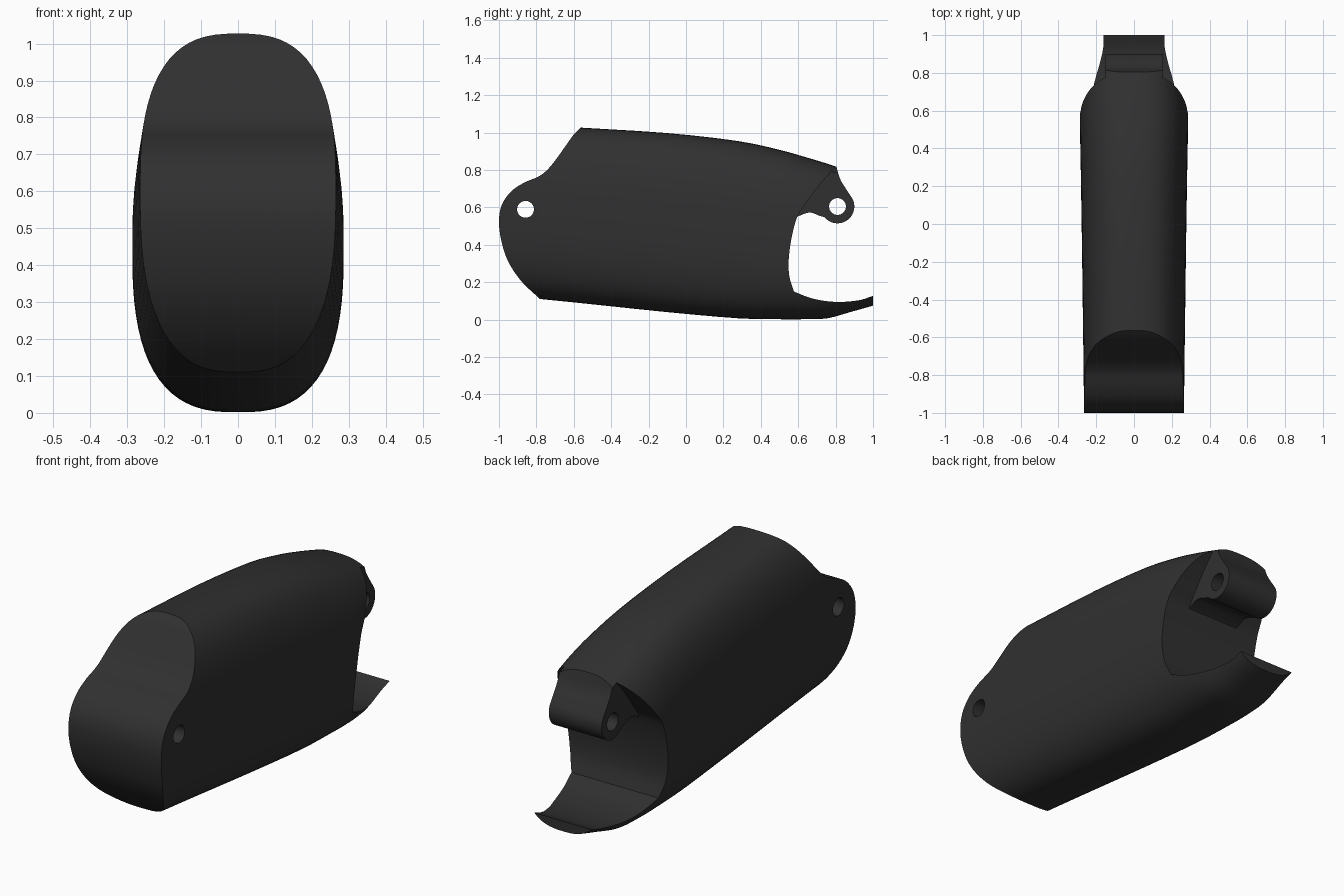
import bpy, bmesh, math
from mathutils import Vector

if "Cube" in bpy.data.objects:
    bpy.data.objects.remove(bpy.data.objects["Cube"])


def smooth(points, steps=5):
    """Catmull-Rom curve through points of any dimension."""
    p = [Vector(q) for q in points]
    p = [p[0] * 2 - p[1]] + p + [p[-1] * 2 - p[-2]]
    out = []
    for i in range(1, len(p) - 2):
        a, b, c, d = p[i - 1:i + 3]
        for s in range(steps):
            t = s / steps
            out.append(0.5 * (2 * b + (c - a) * t + (2 * a - 5 * b + 4 * c - d) * t * t
                              + (3 * b - a - 3 * c + d) * t ** 3))
    return out + [p[-2]]


def arc(cy, cz, r, a0, a1, n):
    angles = [math.radians(a0 + (a1 - a0) * i / n) for i in range(n + 1)]
    return [Vector((cy + r * math.cos(a), cz + r * math.sin(a))) for a in angles]


def make(name, rings):
    """Skin a list of closed rings and cap both ends."""
    bm = bmesh.new()
    vs = [[bm.verts.new(c) for c in ring] for ring in rings]
    n = len(vs[0])
    for a, b in zip(vs, vs[1:]):
        for i in range(n):
            j = (i + 1) % n
            bm.faces.new((a[i], a[j], b[j], b[i]))
    bm.faces.new(vs[0])
    bm.faces.new(vs[-1])
    bmesh.ops.recalc_face_normals(bm, faces=bm.faces)
    me = bpy.data.meshes.new(name)
    bm.to_mesh(me)
    bm.free()
    ob = bpy.data.objects.new(name, me)
    bpy.context.collection.objects.link(ob)
    return ob


def extrude(name, profile, half):
    return make(name, [[(x, p[0], p[1]) for p in profile] for x in (-half, half)])


# side outline of the solid: front nose, rear scoop, bottom lip
nose = smooth([(-0.78, 0.11), (-0.88, 0.205), (-0.95, 0.31), (-0.987, 0.42), (-1.0, 0.53),
               (-0.982, 0.62), (-0.93, 0.69), (-0.86, 0.735), (-0.78, 0.77), (-0.72, 0.825),
               (-0.65, 0.92), (-0.6, 0.99), (-0.56, 1.03)])
scoop = smooth([(0.8, 0.82), (0.71, 0.715), (0.64, 0.62), (0.595, 0.55), (0.565, 0.44),
                (0.549, 0.32), (0.553, 0.23), (0.577, 0.15)])
lip = smooth([(0.577, 0.15), (0.68, 0.112), (0.8, 0.095), (0.92, 0.103), (1.0, 0.127)])
outline = ([(-0.58, -0.08)] + nose + [(-0.52, 1.1), (0.86, 0.89)] + scoop + lip[1:]
           + [(1.0, -0.08)])
body = extrude("finger_segment", outline, 0.4)

# hinge lug at the upper rear
lug = extrude("hinge_lug_helper",
              [(0.46, 0.46), (0.46, 0.8), (0.785, 0.9)]
              + smooth([(0.803, 0.82), (0.825, 0.75), (0.858, 0.695)])
              + arc(0.81, 0.605, 0.09, 32, -140, 20)
              + smooth([(0.71, 0.557), (0.66, 0.573), (0.6, 0.553)]), 0.15)

# rounded outer skin: y, bottom, top, half width
stations = [(-1.1, 0.142, 1.06, 0.264), (-0.78, 0.11, 1.042, 0.267), (-0.56, 0.088, 1.027, 0.27),
            (-0.1, 0.04, 0.998, 0.276), (0.28, 0.007, 0.955, 0.282), (0.5, 0.002, 0.908, 0.286),
            (0.62, 0.002, 0.875, 0.285), (0.75, 0.006, 0.836, 0.272), (0.87, 0.038, 0.795, 0.255),
            (1.0, 0.075, 0.74, 0.235), (1.1, 0.105, 0.69, 0.22)]


def section(y, zb, zt, w, n=72, e=2 / 2.7):
    ring = []
    for i in range(n):
        a = 2 * math.pi * (i + 0.5) / n
        c, s = math.cos(a), math.sin(a)
        ring.append((w * math.copysign(abs(c) ** e, c), y,
                     (zt + zb) / 2 + (zt - zb) / 2 * math.copysign(abs(s) ** e, s)))
    return ring


skin = make("skin_helper", [section(*s) for s in smooth(stations, 3)])

# pin holes
pins = [extrude("pin_helper", arc(y, z, 0.045, 0, 348.75, 31), 0.6)
        for y, z in ((-0.858, 0.59), (0.81, 0.605))]

# combine
helpers = [(lug, 'UNION'), (skin, 'INTERSECT')] + [(p, 'DIFFERENCE') for p in pins]
bpy.context.view_layer.objects.active = body
body.select_set(True)
for ob, op in helpers:
    ob.hide_render = True
    m = body.modifiers.new("cut", 'BOOLEAN')
    m.operation, m.object, m.solver = op, ob, 'EXACT'
    bpy.ops.object.modifier_apply(modifier=m.name)
for ob, _ in helpers:
    bpy.data.objects.remove(ob)

# dark plastic
mat = bpy.data.materials.new("dark_plastic")
mat.diffuse_color = (0.03, 0.03, 0.03, 1)
mat.use_nodes = True
mat.node_tree.nodes["Principled BSDF"].inputs["Base Color"].default_value = mat.diffuse_color
body.data.materials.clear()
body.data.materials.append(mat)
bpy.ops.object.shade_smooth_by_angle(angle=math.radians(30))
